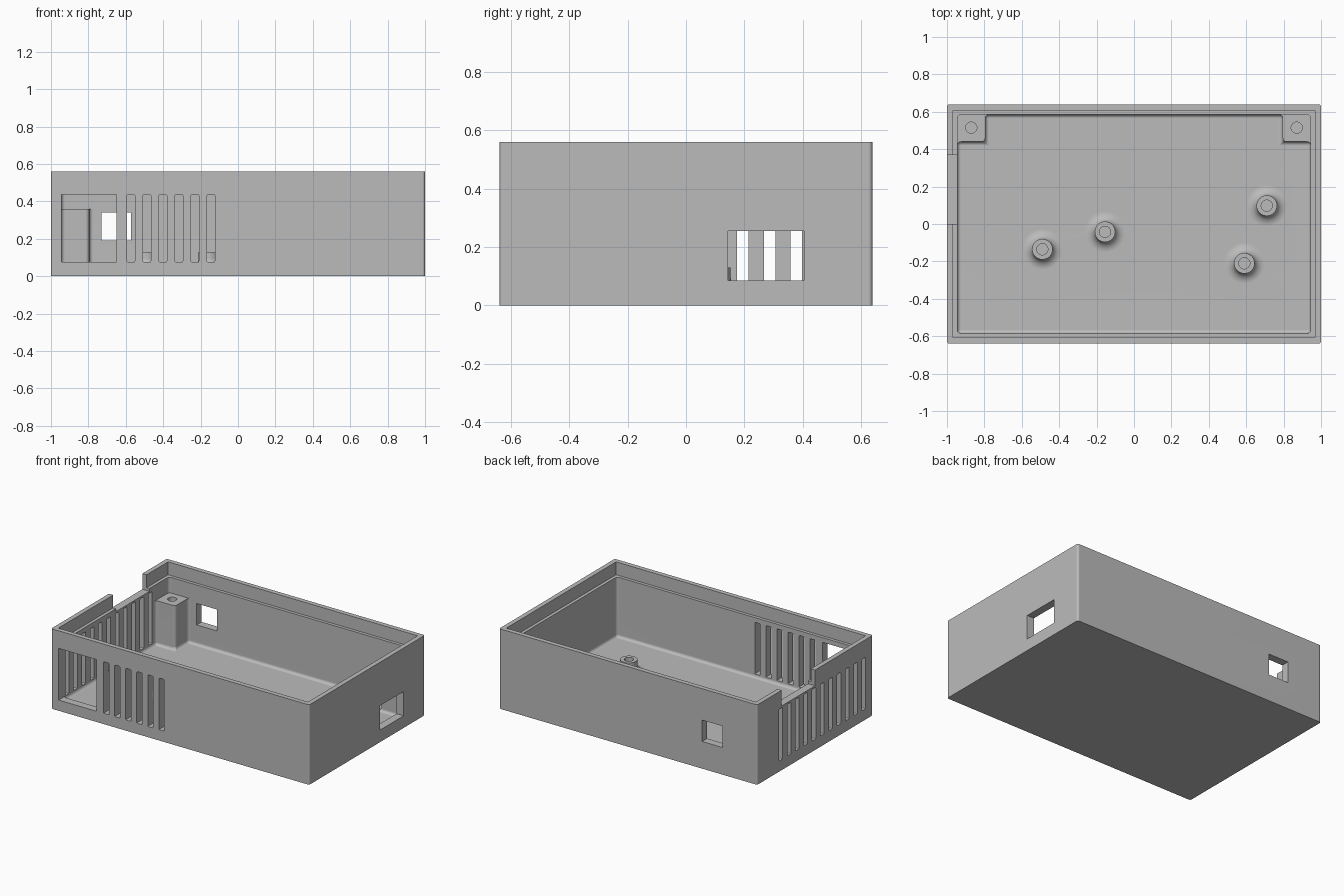
import bpy
import bmesh
import math

cube = bpy.data.objects.get("Cube")
if cube:
    bpy.data.objects.remove(cube, do_unlink=True)

WALL_X, WALL_Y = 0.945, 0.585      # inner faces of the walls
FLOOR, POST_TOP, HEIGHT = 0.05, 0.36, 0.56
SLOT_LOW, SLOT_HIGH = 0.075, 0.437

grey = bpy.data.materials.new("light grey plastic")
grey.use_nodes = True
grey.diffuse_color = (0.5, 0.5, 0.5, 1)
grey.node_tree.nodes["Principled BSDF"].inputs["Base Color"].default_value = (0.5, 0.5, 0.5, 1)


def finish(name, bm):
    bmesh.ops.recalc_face_normals(bm, faces=bm.faces)
    mesh = bpy.data.meshes.new(name)
    bm.to_mesh(mesh)
    bm.free()
    mesh.materials.append(grey)
    obj = bpy.data.objects.new(name, mesh)
    bpy.context.collection.objects.link(obj)
    return obj


def prism(name, outline, z0, z1, radius=0, segments=4, upright_only=False):
    """Extrude a plan outline upward and optionally round its edges."""
    bm = bmesh.new()
    base = bm.faces.new([bm.verts.new((x, y, z0)) for x, y in outline])
    top = bmesh.ops.extrude_face_region(bm, geom=[base])["geom"]
    bmesh.ops.translate(bm, vec=(0, 0, z1 - z0),
                        verts=[v for v in top if isinstance(v, bmesh.types.BMVert)])
    bmesh.ops.recalc_face_normals(bm, faces=bm.faces)
    if radius:
        edges = [e for e in bm.edges if not upright_only
                 or abs(e.verts[0].co.z - e.verts[1].co.z) > 0.01]
        bmesh.ops.bevel(bm, geom=edges, offset=radius, segments=segments,
                        profile=0.5, affect='EDGES')
    return finish(name, bm)


def box(name, x0, x1, y0, y1, z0, z1, **kw):
    return prism(name, [(x0, y0), (x1, y0), (x1, y1), (x0, y1)], z0, z1, **kw)


def rod(name, x, y, radius, z0, z1):
    outline = [(x + radius * math.cos(i * math.tau / 32),
                y + radius * math.sin(i * math.tau / 32)) for i in range(32)]
    return prism(name, outline, z0, z1)


def standoff(x, y):
    """Round pillar that flares into the floor."""
    flare = [(0.11 - 0.055 * math.sin(a), FLOOR + 0.045 * (1 - math.cos(a)))
             for a in [i * math.pi / 12 for i in range(7)]]
    profile = [(0, 0.02), (0.11, 0.02)] + flare + [(0.055, 0.13), (0, 0.13)]
    bm = bmesh.new()
    verts = [bm.verts.new((r, 0, z)) for r, z in profile]
    edges = [bm.edges.new(pair) for pair in zip(verts, verts[1:])]
    bmesh.ops.spin(bm, geom=verts + edges, axis=(0, 0, 1), cent=(0, 0, 0),
                   angle=math.tau, steps=40)
    bmesh.ops.remove_doubles(bm, verts=bm.verts, dist=0.0005)
    bmesh.ops.translate(bm, vec=(x, y, 0), verts=bm.verts)
    return finish("standoff", bm)


def combine(body, tool, operation):
    mod = body.modifiers.new(operation.lower(), 'BOOLEAN')
    mod.operation, mod.solver, mod.object = operation, 'EXACT', tool
    bpy.context.view_layer.objects.active = body
    bpy.ops.object.modifier_apply(modifier=mod.name)
    bpy.data.objects.remove(tool, do_unlink=True)


# Outer shell
case = box("enclosure_case", -1, 1, -0.64, 0.64, 0, HEIGHT,
           radius=0.014, upright_only=True)

# Cavity, leaving two screw posts in the back corners
half = [(WALL_X, -WALL_Y), (WALL_X, 0.44), (0.795, 0.44), (0.795, WALL_Y)]
outline = half + [(-x, y) for x, y in reversed(half)]
cuts = [
    prism("cavity", outline, FLOOR, 0.8, radius=0.02),
    box("space_above_posts", -WALL_X, WALL_X, -WALL_Y, WALL_Y, POST_TOP, 0.8,
        radius=0.02, upright_only=True),
    # Stepped rim for a lid
    box("lid_step", -0.967, 0.967, -0.607, 0.607, 0.47, 0.8),
    # Wall openings
    box("front_opening", -0.943, -0.65, -0.7, -0.55, SLOT_LOW, SLOT_HIGH),
    box("back_window", -0.73, -0.573, 0.55, 0.7, 0.19, 0.34),
    box("side_window", 0.9, 1.1, 0.145, 0.405, 0.085, 0.255),
    box("rim_notch", -1.1, -0.9, 0, 0.37, 0.45, 0.8),
]
# Ventilation slots in the front and the side
for i in range(6):
    x = -0.573 + i * 0.0857
    cuts.append(box("front_slot", x - 0.021, x + 0.021, -0.7, -0.55,
                    SLOT_LOW, SLOT_HIGH, radius=0.007, segments=2))
for i in range(11):
    y = 0.379 - i * 0.092
    cuts.append(box("side_slot", -1.1, -0.9, y - 0.02, y + 0.02,
                    SLOT_LOW, SLOT_HIGH, radius=0.007, segments=2))
# Screw holes in the posts
for x in (-0.87, 0.87):
    cuts.append(rod("post_hole", x, 0.515, 0.03, 0.15, 0.5))
for cut in cuts:
    combine(case, cut, 'DIFFERENCE')

# Board standoffs with screw holes
for x, y in [(-0.49, -0.135), (-0.155, -0.042), (0.71, 0.098), (0.59, -0.21)]:
    combine(case, standoff(x, y), 'UNION')
    combine(case, rod("standoff_hole", x, y, 0.03, 0.06, 0.3), 'DIFFERENCE')

# Smooth the fillets, keep the edges crisp
bpy.ops.object.select_all(action='DESELECT')
case.select_set(True)
bpy.context.view_layer.objects.active = case
bpy.ops.object.shade_smooth_by_angle(angle=math.radians(30))
weighted = case.modifiers.new("weighted_normals", 'WEIGHTED_NORMAL')
weighted.keep_sharp = True
